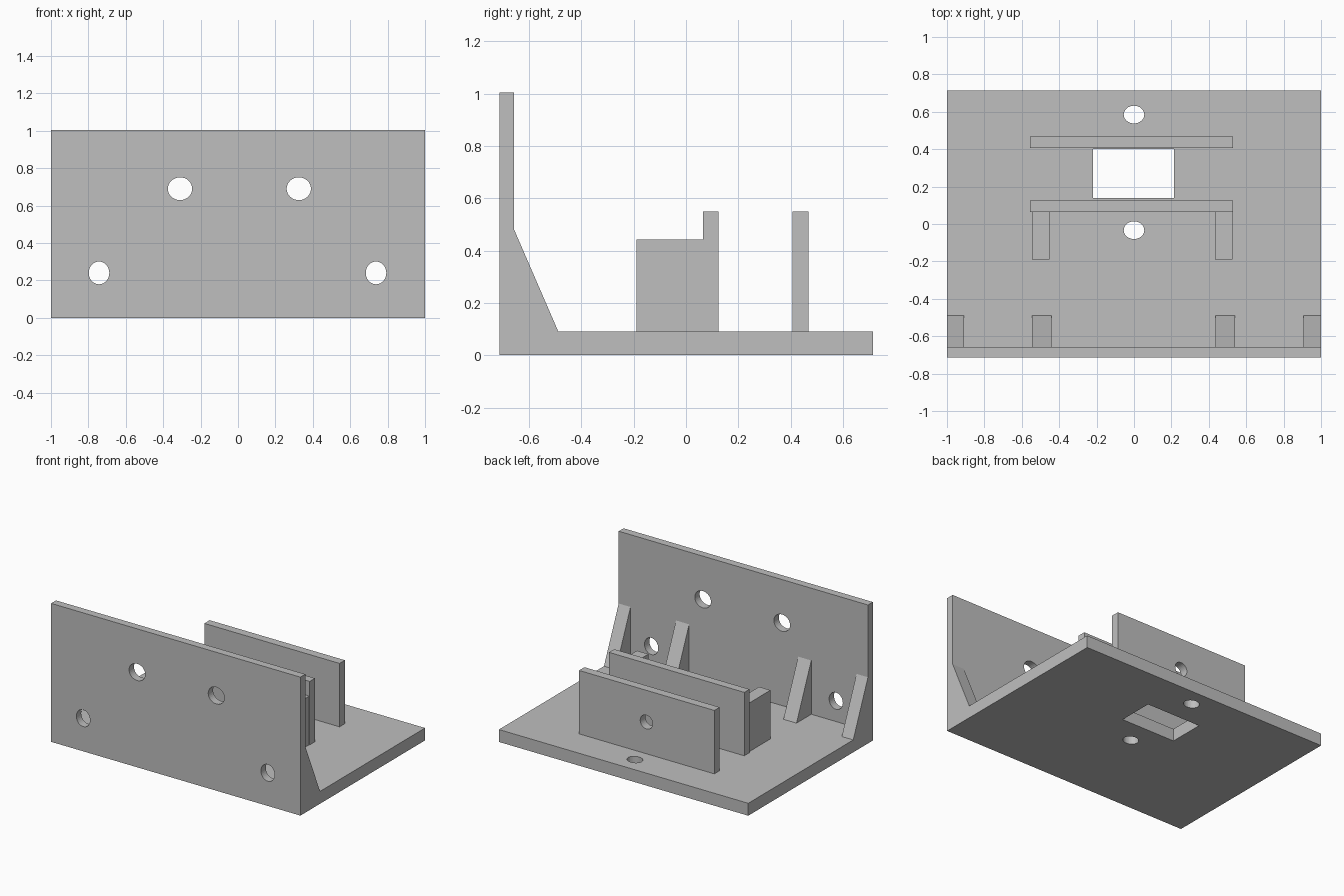
import bpy, bmesh
from mathutils import Matrix

cube = bpy.data.objects.get("Cube")
if cube:
    bpy.data.objects.remove(cube, do_unlink=True)

grey = bpy.data.materials.new("plain grey")
grey.use_nodes = True
colour = (0.52, 0.52, 0.52, 1)
grey.diffuse_color = colour
grey.node_tree.nodes["Principled BSDF"].inputs["Base Color"].default_value = colour


def add_object(name, bm):
    bmesh.ops.recalc_face_normals(bm, faces=bm.faces)
    mesh = bpy.data.meshes.new(name)
    bm.to_mesh(mesh)
    bm.free()
    mesh.materials.append(grey)
    obj = bpy.data.objects.new(name, mesh)
    bpy.context.collection.objects.link(obj)
    return obj


def box(name, x, y, z):
    bm = bmesh.new()
    bmesh.ops.create_cube(bm, size=1)
    for v in bm.verts:
        v.co = [r[0] if c < 0 else r[1] for c, r in zip(v.co, (x, y, z))]
    return add_object(name, bm)


def prism(name, profile, x0, x1):
    """Extrude a (y, z) profile along x."""
    bm = bmesh.new()
    face = bm.faces.new([bm.verts.new((x0, y, z)) for y, z in profile])
    out = bmesh.ops.extrude_face_region(bm, geom=[face])
    verts = [g for g in out["geom"] if isinstance(g, bmesh.types.BMVert)]
    bmesh.ops.translate(bm, verts=verts, vec=(x1 - x0, 0, 0))
    return add_object(name, bm)


def drill(name, centre, axis, width, height):
    """Oval hole cutter along y or z."""
    bm = bmesh.new()
    bmesh.ops.create_cone(bm, cap_ends=True, segments=32,
                          radius1=0.5, radius2=0.5, depth=0.3)
    bmesh.ops.scale(bm, verts=bm.verts, vec=(width, height, 1))
    if axis == "y":
        bmesh.ops.rotate(bm, verts=bm.verts, matrix=Matrix(((1, 0, 0), (0, 0, -1), (0, 1, 0))))
    bmesh.ops.translate(bm, verts=bm.verts, vec=centre)
    return add_object(name, bm)


def cut(target, cutter):
    mod = target.modifiers.new(cutter.name, "BOOLEAN")
    mod.operation = "DIFFERENCE"
    mod.solver = "EXACT"
    mod.object = cutter
    cutter.hide_render = True
    cutter.hide_set(True)
    cutter.display_type = "WIRE"


# Base plate with slot and two screw holes
base = box("base_plate", (-1, 1), (-0.66, 0.715), (0, 0.09))
cut(base, box("slot_cutter", (-0.22, 0.215), (0.14, 0.4), (-0.1, 0.2)))
for y in (0.585, -0.033):
    cut(base, drill("base_hole_cutter", (0, y, 0.05), "z", 0.11, 0.095))

# Front wall with four mounting holes
wall = box("front_wall", (-1, 1), (-0.713, -0.657), (0, 1.004))
for x, z, w in ((-0.31, 0.69, 0.13), (0.325, 0.69, 0.13),
                (-0.743, 0.24, 0.11), (0.738, 0.24, 0.11)):
    cut(wall, drill("wall_hole_cutter", (x, -0.685, z), "y", w, 0.122))

# Sloped gussets behind the front wall
slope = ((-0.66, 0.085), (-0.488, 0.09), (-0.657, 0.48))
for x0, x1 in ((-1, -0.908), (-0.545, -0.44), (0.435, 0.54), (0.905, 1)):
    prism("gusset", slope, x0, x1)

# Pair of upright plates either side of the slot
for name, y0, y1 in (("front_upright", 0.065, 0.125), ("rear_upright", 0.407, 0.468)):
    plate = box(name, (-0.555, 0.53), (y0, y1), (0.088, 0.55))
    cut(plate, drill(name + "_hole_cutter", (-0.01, (y0 + y1) / 2, 0.32), "y", 0.1, 0.1))

# Blocks bracing the front upright
for name, x0, x1 in (("right_brace", -0.545, -0.453), ("left_brace", 0.434, 0.526)):
    box(name, (x0, x1), (-0.19, 0.067), (0.088, 0.443))
